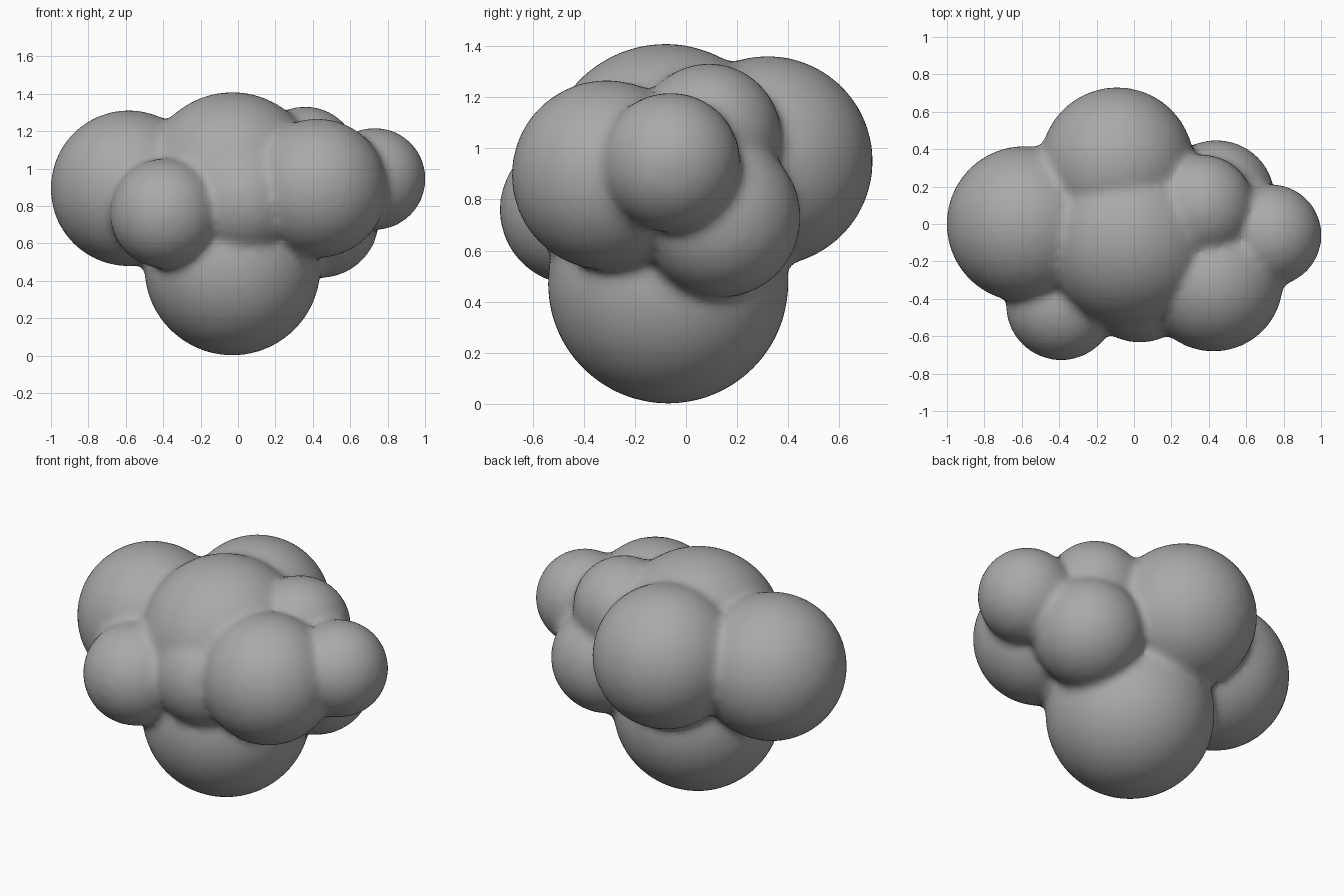
import bpy, bmesh
from mathutils import Matrix

if "Cube" in bpy.data.objects:
    bpy.data.objects.remove(bpy.data.objects["Cube"])

# Lobes of the puffy mass: x, y, z, radius
LOBES = [
    (-0.03, -0.07, 0.472, 0.472), # base
    (-0.03, -0.08, 0.935, 0.475), # crown
    (-0.585, 0.00, 0.895, 0.418), # left
    (-0.39, -0.435, 0.76, 0.295), # front left
    (-0.09, 0.32, 0.95, 0.412),   # back
    (0.425, -0.31, 0.895, 0.373), # front right
    (0.73, -0.06, 0.945, 0.274),  # far right
    (0.36, 0.09, 1.05, 0.283),    # upper right
    (0.44, 0.135, 0.73, 0.315),   # lower back right
    (0.03, -0.32, 0.83, 0.315),   # bulge between the front lobes
]

bm = bmesh.new()
for x, y, z, r in LOBES:
    bmesh.ops.create_icosphere(bm, subdivisions=4, radius=r,
                               matrix=Matrix.Translation((x, y, z)))
mesh = bpy.data.meshes.new("puffy_cluster")
bm.to_mesh(mesh)
bm.free()
cluster = bpy.data.objects.new("puffy_cluster", mesh)
bpy.context.collection.objects.link(cluster)

# Dark grey surface
grey = bpy.data.materials.new("dark_grey")
grey.diffuse_color = (0.4, 0.4, 0.4, 1)
grey.use_nodes = True
grey.node_tree.nodes["Principled BSDF"].inputs["Base Color"].default_value = grey.diffuse_color
mesh.materials.append(grey)

# Fuse the lobes into one skin and soften the creases
fuse = cluster.modifiers.new("fuse", 'REMESH')
fuse.mode = 'VOXEL'
fuse.voxel_size = 0.025
fuse.use_smooth_shade = True
soften = cluster.modifiers.new("soften", 'SMOOTH')
soften.factor = 0.5
soften.iterations = 8
